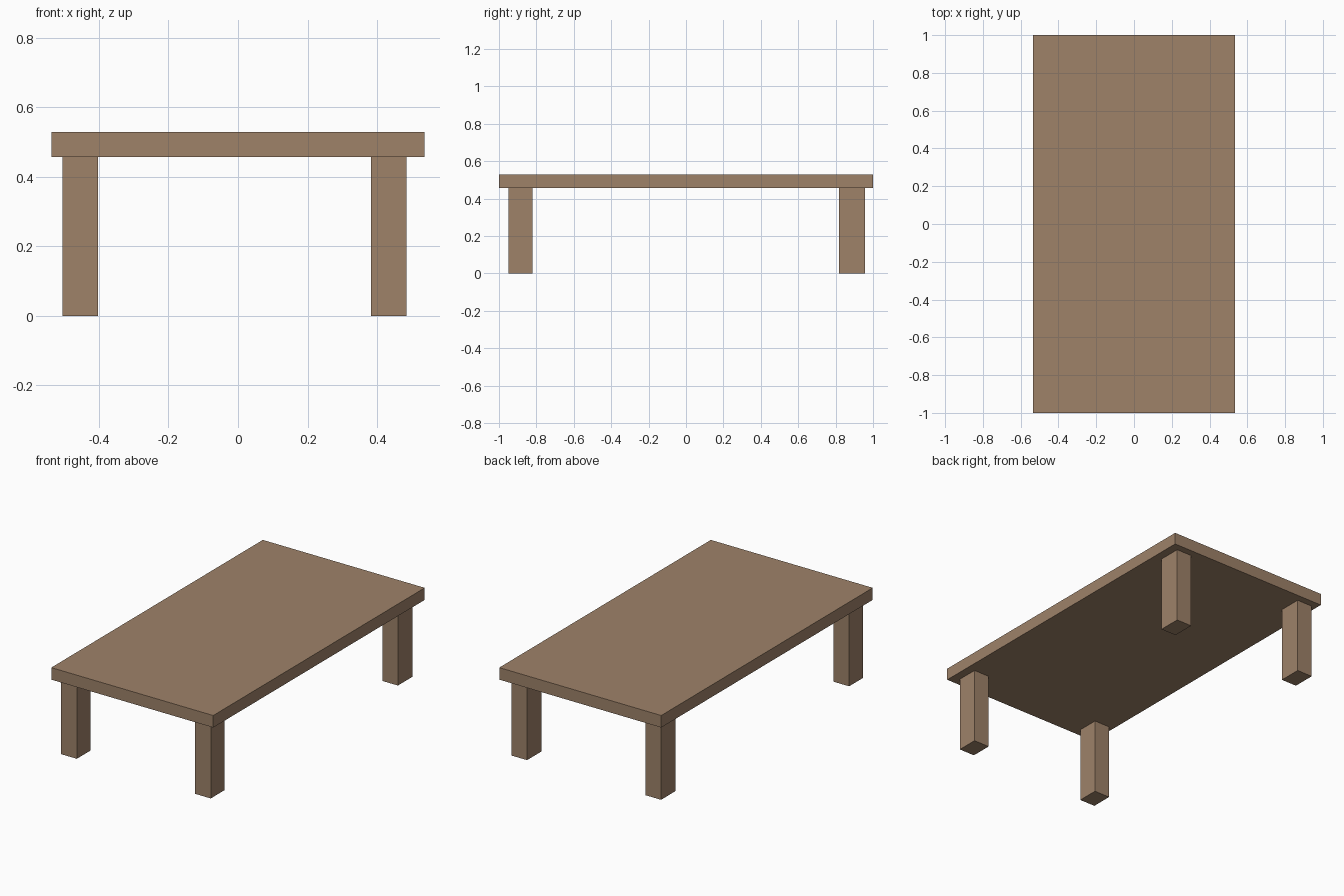
import bpy

if "Cube" in bpy.data.objects:
    bpy.data.objects.remove(bpy.data.objects["Cube"])

wood = bpy.data.materials.new("brown_wood")
wood.diffuse_color = (0.342, 0.223, 0.141, 1.0)
wood.use_nodes = True
wood.node_tree.nodes["Principled BSDF"].inputs["Base Color"].default_value = wood.diffuse_color


def box(name, x, y, z):
    """Axis-aligned box from (min, max) ranges."""
    centre = [(r[0] + r[1]) / 2 for r in (x, y, z)]
    bpy.ops.mesh.primitive_cube_add(size=1, location=centre)
    obj = bpy.context.object
    obj.name = name
    obj.scale = [r[1] - r[0] for r in (x, y, z)]
    bpy.ops.object.transform_apply(location=False, rotation=False, scale=True)
    obj.data.materials.append(wood)
    return obj


# Table top slab
UNDERSIDE = 0.457
box("table_top", (-0.536, 0.536), (-1.0, 1.0), (UNDERSIDE, 0.529))

# Four legs: the pairs sit slightly off centre, the back pair is a little deeper
columns = {"left": (-0.505, -0.402), "right": (0.382, 0.485)}
rows = {"front": (-0.95, -0.821), "back": (0.819, 0.957)}
for row, y in rows.items():
    for column, x in columns.items():
        box(f"{row}_{column}_leg", x, y, (0.0, UNDERSIDE))
